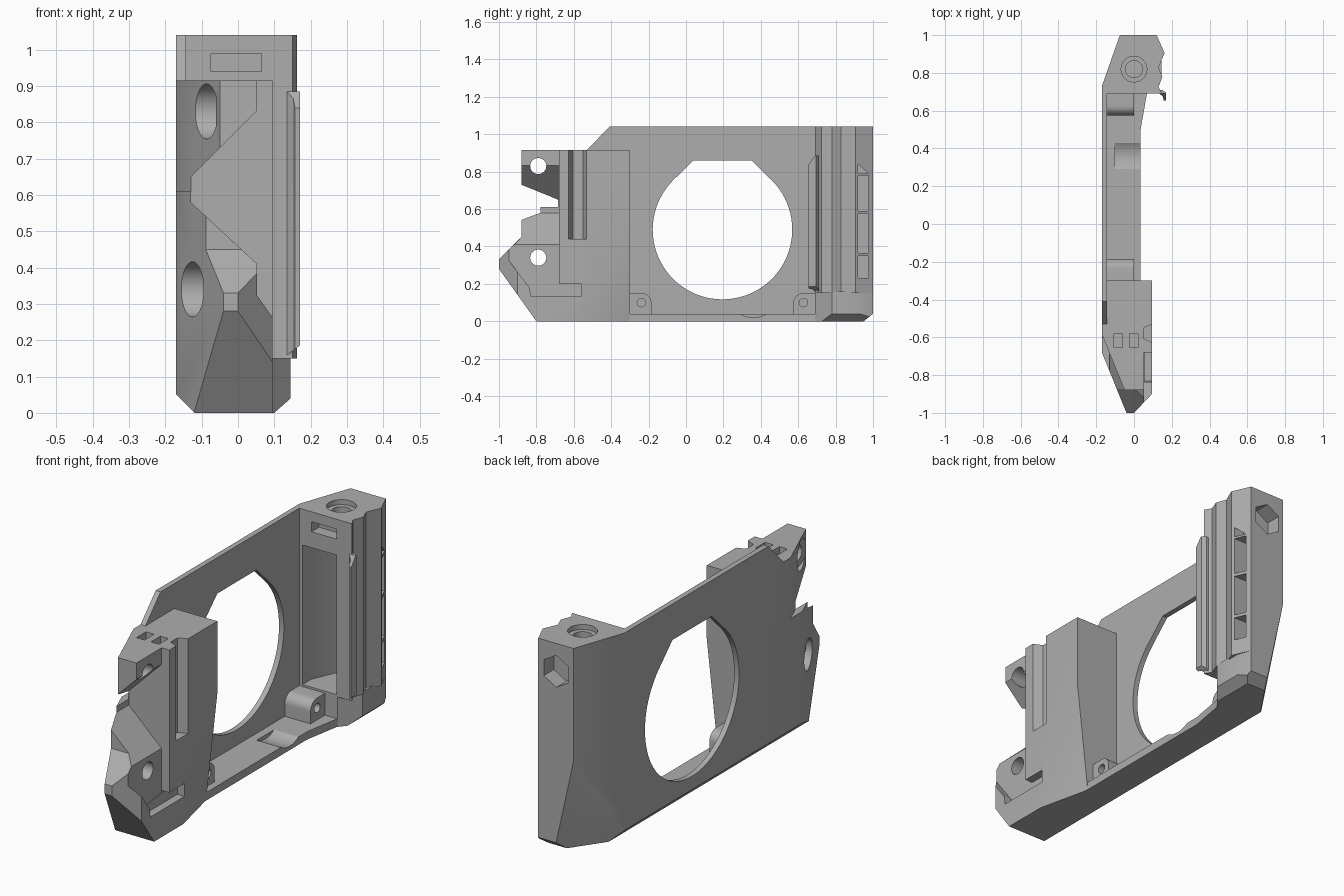
import bpy, bmesh
from math import sin, cos, pi, radians
from mathutils import Vector

if "Cube" in bpy.data.objects:
    bpy.data.objects.remove(bpy.data.objects["Cube"])

GREY = (0.42, 0.42, 0.42, 1)
mat = bpy.data.materials.new("plain_grey")
mat.use_nodes = True
mat.diffuse_color = GREY
mat.node_tree.nodes["Principled BSDF"].inputs["Base Color"].default_value = GREY
parts = []


def prism(name, pts, axis, lo, hi):
    """Extrude a 2D outline along one axis."""
    place = {"x": lambda a, b, h: (h, a, b),
             "y": lambda a, b, h: (a, h, b),
             "z": lambda a, b, h: (a, b, h)}[axis]
    bm = bmesh.new()
    rings = [[bm.verts.new(place(a, b, h)) for a, b in pts] for h in (lo, hi)]
    n = len(pts)
    for ring in rings:
        bm.faces.new(ring)
    for i in range(n):
        j = (i + 1) % n
        bm.faces.new((rings[0][i], rings[0][j], rings[1][j], rings[1][i]))
    bmesh.ops.recalc_face_normals(bm, faces=bm.faces)
    mesh = bpy.data.meshes.new(name)
    bm.to_mesh(mesh)
    bm.free()
    obj = bpy.data.objects.new(name, mesh)
    bpy.context.scene.collection.objects.link(obj)
    return obj


def part(*args):
    obj = prism(*args)
    obj.data.materials.append(mat)
    parts.append(obj)
    return obj


def rect(a0, a1, b0, b1):
    return [(a0, b0), (a1, b0), (a1, b1), (a0, b1)]


def arc(a, b, r, start=0, end=360, n=40):
    full = end - start == 360
    steps = n if full else n + 1
    angles = [radians(start + (end - start) * i / n) for i in range(steps)]
    return [(a + r * cos(t), b + r * sin(t)) for t in angles]


def slice_off(obj, a, b, c, outside):
    """Cut along the plane a-b-c and drop the side holding the outside point."""
    a, b, c, outside = map(Vector, (a, b, c, outside))
    normal = (b - a).cross(c - a).normalized()
    if normal.dot(outside - a) < 0:
        normal.negate()
    bm = bmesh.new()
    bm.from_mesh(obj.data)
    cut = bmesh.ops.bisect_plane(bm, geom=bm.verts[:] + bm.edges[:] + bm.faces[:],
                                 plane_co=a, plane_no=normal, clear_outer=True)
    edges = [e for e in cut["geom_cut"] if isinstance(e, bmesh.types.BMEdge) and e.is_boundary]
    if edges:
        bmesh.ops.edgenet_fill(bm, edges=edges)
    bmesh.ops.recalc_face_normals(bm, faces=bm.faces)
    bm.to_mesh(obj.data)
    bm.free()


def carve(obj, *cutters):
    """Subtract each (outline, axis, lo, hi) prism."""
    for args in cutters:
        cutter = prism("cutter", *args)
        cutter.hide_render = True
        mod = obj.modifiers.new("cut", "BOOLEAN")
        mod.operation, mod.solver, mod.object = "DIFFERENCE", "EXACT", cutter
        bpy.context.view_layer.update()
        graph = bpy.context.evaluated_depsgraph_get()
        mesh = bpy.data.meshes.new_from_object(obj.evaluated_get(graph))
        obj.modifiers.clear()
        obj.data = mesh
        bpy.data.objects.remove(cutter)


def chamfer_outer_edge(obj):
    slice_off(obj, (-0.17, 0, 0.05), (-0.17, 1, 0.05), (-0.12, 0, 0), (-0.17, 0, 0))


def chamfer_rear_corner(obj):
    slice_off(obj, (-0.075, 1, 0.47), (0.03, 1, 0), (-0.13, 0.77, 0), (-0.2, 1, 0))


# Side plate with a large flat-topped teardrop opening
plate = part("side_plate", [(-0.58, 0), (0.73, 0), (0.73, 1.04), (-0.41, 1.04),
                            (-0.53, 0.915), (-0.58, 0.915)], "x", -0.17, -0.143)
chamfer_outer_edge(plate)
opening = arc(0.195, 0.49, 0.373, 135, 405, 60) + [(0.35, 0.86), (0.04, 0.86)]
carve(plate, (opening, "x", -0.3, 0))

# Floor rail with a shallow scoop
rail = part("floor_rail", [(-0.165, -0.32), (0.035, -0.32), (0.035, 0.5), (0.07, 0.7),
                           (-0.165, 0.7)], "z", 0, 0.04)
chamfer_outer_edge(rail)
carve(rail, (arc(0.36, 0.152, 0.132), "x", -0.1, 0.2))

# Screw bosses on the floor, mirrored about the opening
for name, wall, s in (("front_boss", -0.3, 1), ("rear_boss", 0.69, -1)):
    corner = [(wall + s * (a + 0.065), b) for a, b in arc(0, 0.1, 0.05, 0, 90, 8)]
    boss = part(name, [(wall, 0.03), (wall + s * 0.115, 0.03)] + corner + [(wall, 0.15)],
                "x", -0.145, 0)
    carve(boss, (arc(wall + s * 0.062, 0.1, 0.023, n=20), "x", -0.1, 0.1))

# Front block, tapering to a beak
block = part("front_block", [(-0.17, -0.3), (-0.17, -0.68), (-0.04, -1), (0, -1),
                             (0.095, -0.9), (0.095, -0.3)], "z", 0, 0.915)
slice_off(block, (0, -1, 0.28), (1, -1, 0.28), (0, -0.8, 0), (0, -1, 0))
slice_off(block, (0.095, -0.3, 0.55), (0.095, -0.57, 0), (0.035, -0.3, 0.02), (0.095, -0.3, 0))
chamfer_outer_edge(block)
carve(block,
      # stepped nose above the beak
      ([(-1.1, 0.23), (-0.88, 0.45), (-0.88, 1), (-1.1, 1)], "x", -0.4, 0.4),
      # steeper taper on the upper lug
      ([(-0.172, -0.58), (-0.05, -0.88), (-0.05, -1), (-0.3, -1), (-0.3, -0.58)], "z", 0.61, 1),
      # recess beside the lugs
      ([(-1.1, 0.52), (-0.95, 0.33), (-0.83, 0.17), (-0.68, 0.19), (-0.68, 1), (-1.1, 1)],
       "x", 0.052, 0.3),
      # notch between the lugs
      ([(0.3, 1.08), (-0.13, 0.65), (-0.13, 0.58), (0.3, 0.17 + 0.01)], "y", -1.2, -0.68),
      # low slit and vertical groove
      ([(-0.83, 0.135), (-0.56, 0.135), (-0.56, 0.2), (-0.84, 0.2)], "x", 0.055, 0.3),
      ([(0.05, -0.605), (0.05, -0.55), (0.1, -0.53), (0.1, -0.63)], "z", 0.44, 1))
for z in (0.83, 0.34):
    carve(block, (arc(-0.79, z, 0.043), "x", -0.4, 0.4),
          (arc(-0.79, z, 0.076), "x", -0.4, -0.06))
for x in (-0.105, -0.025):
    carve(block, (rect(x, x + 0.045, -0.655, -0.58), "z", 0.85, 1))

# Rear base, chamfered underneath
base = part("rear_base", [(-0.17, 0.69), (-0.17, 0.73), (-0.075, 1), (0.12, 1), (0.145, 0.93),
                          (0.145, 0.78), (0.07, 0.69)], "z", 0, 0.16)
slice_off(base, (0.1, 0, 0), (0.1, 1, 0), (0.145, 0, 0.04), (0.145, 0, 0))
slice_off(base, (0, 0.95, 0), (1, 0.95, 0), (0, 1, 0.04), (0, 1, 0))
chamfer_outer_edge(base)
chamfer_rear_corner(base)

# Rear column with a ribbed edge
column = part("rear_column", [(-0.17, 0.69), (-0.17, 0.73), (-0.075, 1), (0.12, 1), (0.162, 0.905),
                              (0.13, 0.83), (0.15, 0.78), (0.13, 0.725), (0.15, 0.69)],
              "z", 0.15, 1.04)
chamfer_rear_corner(column)
carve(column,
      # tall pocket and slot above it
      ([(-0.125, 0.6), (0.065, 0.6), (0.065, 0.91), (-0.06, 0.91), (-0.125, 0.76)],
       "z", 0.1, 0.86),
      (rect(-0.075, 0.065, 0.94, 0.99), "y", 0.6, 0.75),
      # screw hole, counterbore and nut pocket
      (arc(0, 0.82, 0.045), "z", 0.9, 1.2),
      (arc(0, 0.82, 0.068), "z", 1.015, 1.2),
      (arc(0.02, 0.9, 0.08, 30, 390, 6), "y", 0.92, 1.1))
# Side windows
for low, high in ((0.23, 0.35), (0.365, 0.575), (0.59, 0.78)):
    carve(column, (rect(0.92, 0.975, low, high), "x", 0.055, 0.3))
carve(column, ([(0.92, 0.79), (0.975, 0.79), (0.92, 0.84)], "x", 0.1, 0.3))

# Hooked lip along the column
lip = part("retaining_lip", [(0.12, 0.71), (0.15, 0.71), (0.17, 0.695), (0.17, 0.655), (0.157, 0.655),
                             (0.152, 0.675), (0.135, 0.69)], "z", 0.16, 0.885)
slice_off(lip, (0, 0.655, 0.84), (1, 0.655, 0.84), (0, 0.69, 0.885), (0, 0.655, 1))
slice_off(lip, (0.17, 0, 0.185), (0.17, 1, 0.185), (0.13, 0, 0.155), (0.17, 0, 0.1))

# Smooth the bores, keep the flat faces crisp
bpy.ops.object.select_all(action="DESELECT")
for obj in parts:
    obj.select_set(True)
bpy.context.view_layer.objects.active = parts[0]
bpy.ops.object.shade_smooth_by_angle(angle=radians(25))
